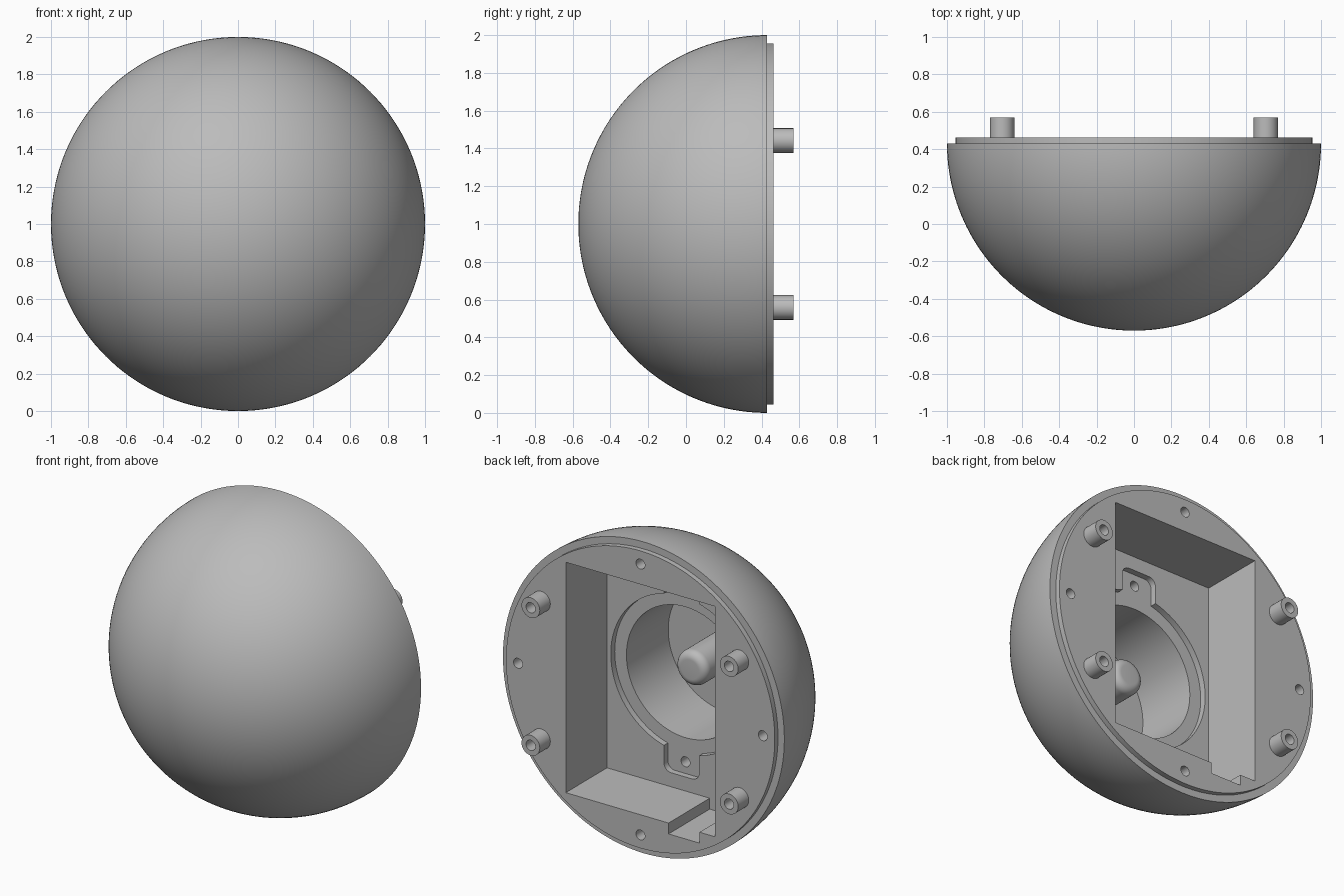
import bpy, bmesh, math
from mathutils import Vector

cube = bpy.data.objects.get("Cube")
if cube:
    bpy.data.objects.remove(cube, do_unlink=True)

EQ = 0.43          # y of the dome's equator
FACE = 0.033       # flange face, measured from the equator
FLOOR = -0.385     # pocket floor
RECESS = -0.425    # recess floor
BORE = -0.85       # bore floor
ORIGIN = Vector((0, EQ, 1))

grey = bpy.data.materials.new("plain grey")
grey.use_nodes = True
grey.diffuse_color = (0.5, 0.5, 0.5, 1)
grey.node_tree.nodes["Principled BSDF"].inputs["Base Color"].default_value = (0.5, 0.5, 0.5, 1)


def finish(name, bm):
    bmesh.ops.remove_doubles(bm, verts=bm.verts, dist=1e-5)
    bmesh.ops.recalc_face_normals(bm, faces=bm.faces)
    mesh = bpy.data.meshes.new(name)
    bm.to_mesh(mesh)
    bm.free()
    mesh.materials.append(grey)
    ob = bpy.data.objects.new(name, mesh)
    bpy.context.collection.objects.link(ob)
    return ob


def lathe(name, profile, x=0, z=0, steps=32):
    """Spin (radius, y) points about an axis along y."""
    bm = bmesh.new()
    centre = ORIGIN + Vector((x, 0, z))
    verts = [bm.verts.new(centre + Vector((r, y, 0))) for r, y in profile]
    edges = [bm.edges.new(pair) for pair in zip(verts, verts[1:])]
    bmesh.ops.spin(bm, geom=verts + edges, cent=centre, axis=(0, 1, 0),
                   angle=math.tau, steps=steps)
    return finish(name, bm)


def prism(name, outline, y0, y1):
    """Extrude an (x, z) outline along y."""
    bm = bmesh.new()
    face = bm.faces.new([bm.verts.new(ORIGIN + Vector((x, y0, z))) for x, z in outline])
    geom = bmesh.ops.extrude_face_region(bm, geom=[face])["geom"]
    moved = [v for v in geom if isinstance(v, bmesh.types.BMVert)]
    bmesh.ops.translate(bm, verts=moved, vec=(0, y1 - y0, 0))
    return finish(name, bm)


def arc(cx, cy, r, a0, a1, n):
    return [(cx + r * math.cos(a0 + (a1 - a0) * i / n),
             cy + r * math.sin(a0 + (a1 - a0) * i / n)) for i in range(n + 1)]


def rect(x0, x1, z0, z1):
    return [(x0, z0), (x1, z0), (x1, z1), (x0, z1)]


def smooth(ob):
    bpy.ops.object.select_all(action='DESELECT')
    bpy.context.view_layer.objects.active = ob
    ob.select_set(True)
    bpy.ops.object.shade_smooth_by_angle(angle=math.radians(30))


def drill(x, z, y0, depth, r=0.032):
    return lathe("hole_cutter", [(0, y0 - depth), (r, y0 - depth), (r, y0 + 0.02), (0, y0 + 0.02)], x, z, 24)


# Dome with the stepped flange
half = math.pi / 2
dome = arc(0, 0, 1, -half, 0, 48)
dome[0] = (0, -1)
body = lathe("dome_shell", dome + [(0.955, 0), (0.955, FACE), (0, FACE)], steps=144)

# Recess outline: a disc with a rounded tab above and below
TAB, TOP, CORNER, RING = 0.125, 0.65, 0.05, 0.503
a = math.acos(TAB / RING)
side = arc(0, 0, RING, -a, a, 48)
tab = (arc(TAB - CORNER, TOP - CORNER, CORNER, 0, half, 6)
       + arc(CORNER - TAB, TOP - CORNER, CORNER, half, math.pi, 6))
upper = side + tab
recess = upper + [(-x, -z) for x, z in upper]

# Pocket, cable groove, recess, bore and screw holes
cutters = [
    prism("pocket_cutter", rect(-0.53, 0.53, -0.74, 0.74), FLOOR, 0.2),
    prism("groove_cutter", rect(-0.42, -0.2, -0.81, -0.6), FLOOR, 0.2),
    prism("recess_cutter", recess, RECESS, FLOOR + 0.1),
    lathe("bore_cutter", [(0, BORE), (0.42, BORE), (0.42, -0.3), (0, -0.3)], steps=96),
]
for s in (-1, 1):
    cutters += [drill(0.87 * s, 0, FACE, 0.12), drill(0, 0.87 * s, FACE, 0.12),
                drill(0, 0.575 * s, RECESS, 0.1)]

bpy.context.view_layer.objects.active = body
for cutter in cutters:
    cutter.hide_render = True
    mod = body.modifiers.new("cut", 'BOOLEAN')
    mod.operation = 'DIFFERENCE'
    mod.solver = 'EXACT'
    mod.object = cutter
    bpy.ops.object.modifier_apply(modifier=mod.name)
for cutter in cutters:
    bpy.data.objects.remove(cutter, do_unlink=True)
smooth(body)

# Round-ended pin in the middle of the bore
R, TIP, ROUND = 0.112, -0.47, 0.05
smooth(lathe("centre_pin", [(0, BORE - 0.02), (R, BORE - 0.02)]
             + arc(R - ROUND, TIP - ROUND, ROUND, 0, half, 8) + [(0, TIP)], steps=48))

# Four hollow mounting posts
for sx, side_name in ((1, "left"), (-1, "right")):
    for sz, level in ((1, "upper"), (-1, "lower")):
        smooth(lathe(f"{level}_{side_name}_post",
                     [(0.065, FACE - 0.01), (0.065, 0.14), (0.033, 0.14), (0.033, FACE + 0.002), (0, FACE + 0.002)],
                     0.705 * sx, 0.442 * sz))
